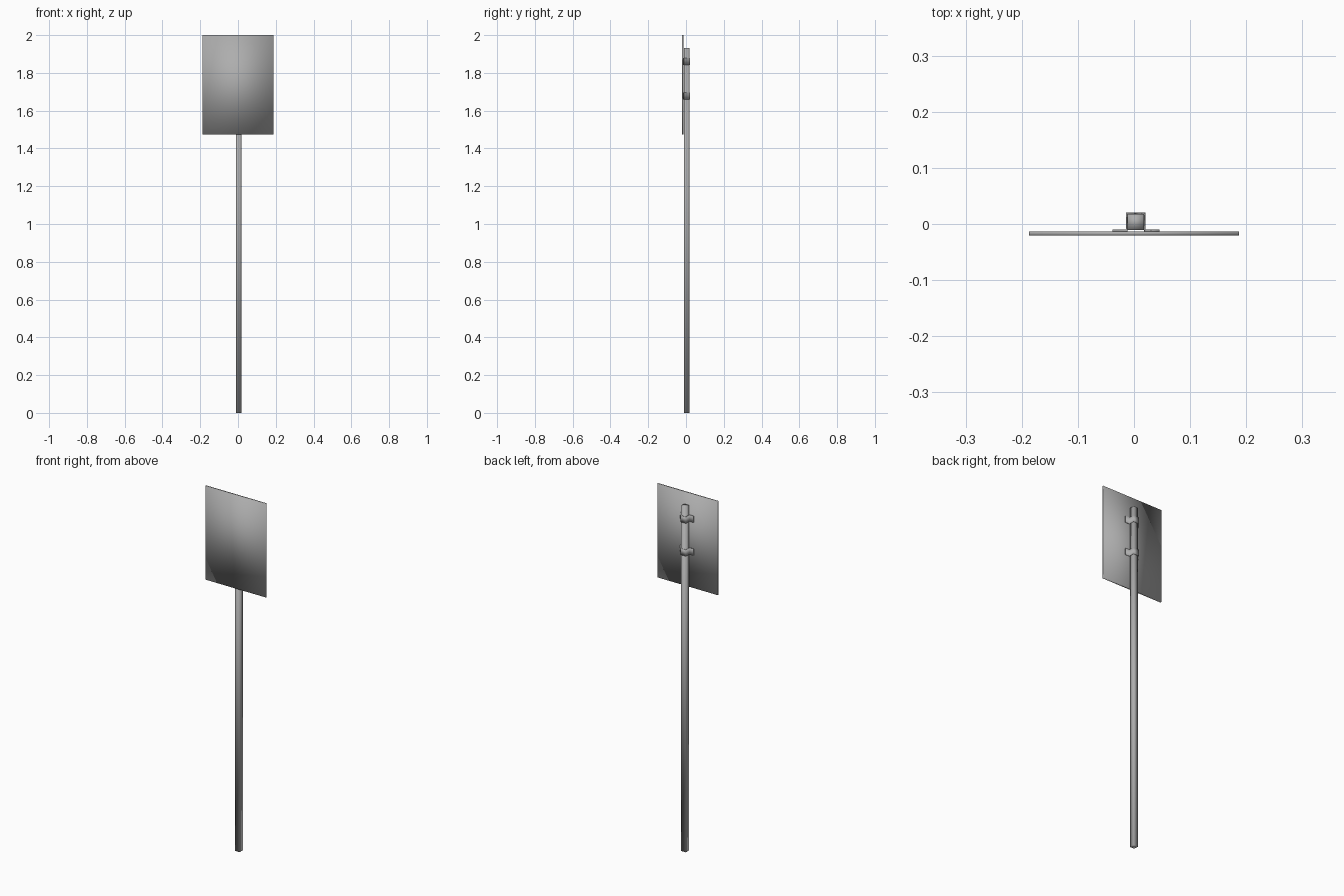
import bpy, bmesh
from mathutils import Vector

if "Cube" in bpy.data.objects:
    bpy.data.objects.remove(bpy.data.objects["Cube"])

CX = 0.0033  # post centre line

# Dark galvanised grey
grey = bpy.data.materials.new("dark_grey")
grey.diffuse_color = (0.42, 0.42, 0.42, 1)
grey.use_nodes = True
grey.node_tree.nodes["Principled BSDF"].inputs["Base Color"].default_value = grey.diffuse_color


def prism(name, outline, z0, z1):
    """Upright extrusion with shared, fully smooth normals."""
    bm = bmesh.new()
    face = bm.faces.new([bm.verts.new((x, y, z0)) for x, y in outline])
    ext = bmesh.ops.extrude_face_region(bm, geom=[face], use_keep_orig=True)
    top = [v for v in ext["geom"] if isinstance(v, bmesh.types.BMVert)]
    bmesh.ops.translate(bm, verts=top, vec=Vector((0, 0, z1 - z0)))
    bmesh.ops.recalc_face_normals(bm, faces=bm.faces[:])
    for f in bm.faces:
        f.smooth = True
    mesh = bpy.data.meshes.new(name)
    bm.to_mesh(mesh)
    bm.free()
    mesh.materials.append(grey)
    ob = bpy.data.objects.new(name, mesh)
    bpy.context.collection.objects.link(ob)
    return ob


def rect(x0, x1, y0, y1):
    return [(x0, y0), (x1, y0), (x1, y1), (x0, y1)]


# Flat sign panel
prism("sign_panel", rect(-0.1875, 0.1875, -0.0205, -0.0135), 1.475, 2.0)

# Square post
prism("post", rect(CX - 0.0148, CX + 0.0148, -0.0110, 0.0180), 0.0, 1.933)

# Hat-shaped straps wrapping the post and meeting the panel
right = [(0.0173, 0.0205), (0.0173, -0.0100), (0.042, -0.0100),
         (0.042, -0.0135), (0.0148, -0.0135), (0.0148, 0.0180)]
hat = [(CX + x, y) for x, y in right] + [(CX - x, y) for x, y in reversed(right)]
for label, z in (("upper", 1.861), ("lower", 1.677)):
    prism(label + "_clamp", hat, z - 0.018, z + 0.018)
